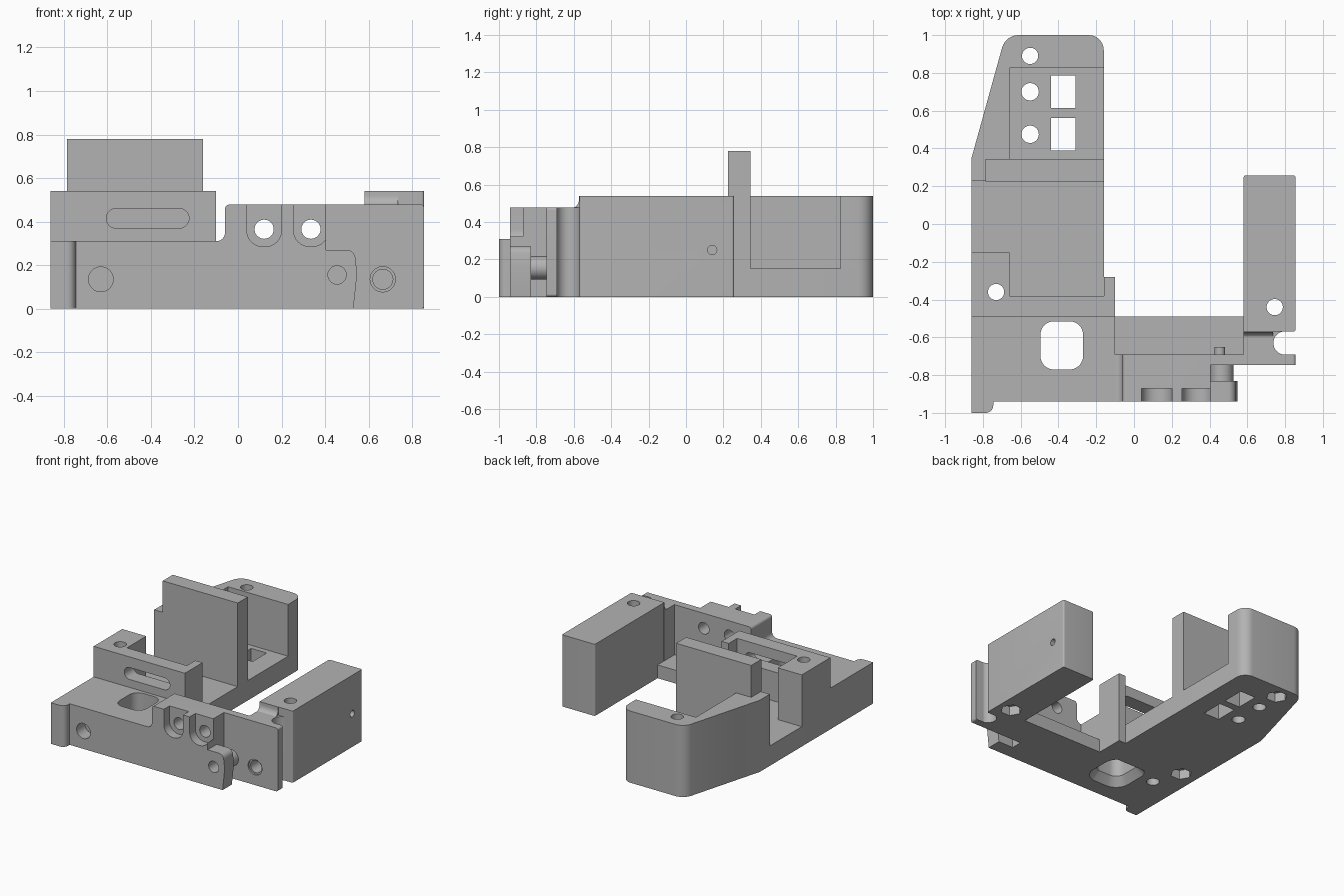
import bpy, bmesh
from math import cos, sin, tan, pi, acos
from mathutils import Vector

if "Cube" in bpy.data.objects:
    bpy.data.objects.remove(bpy.data.objects["Cube"])

grey = bpy.data.materials.new("plain grey")
grey.use_nodes = True
grey.diffuse_color = (0.45, 0.45, 0.45, 1)
grey.node_tree.nodes["Principled BSDF"].inputs["Base Color"].default_value = (0.45, 0.45, 0.45, 1)


def outline(corners, steps=8):
    """Turn (u, v) or (u, v, radius) corners into a polygon with filleted corners."""
    out = []
    for i, c in enumerate(corners):
        p = Vector(c[:2])
        if len(c) == 2:
            out.append(p)
            continue
        a = (Vector(corners[i - 1][:2]) - p).normalized()
        b = (Vector(corners[(i + 1) % len(corners)][:2]) - p).normalized()
        half = acos(max(-1, min(1, a.dot(b)))) / 2
        centre = p + (a + b).normalized() * c[2] / sin(half)
        start = p + a * c[2] / tan(half) - centre
        end = p + b * c[2] / tan(half) - centre
        sweep = start.angle_signed(end)
        for k in range(steps + 1):
            t = -sweep * k / steps
            out.append(centre + Vector((start.x * cos(t) - start.y * sin(t),
                                        start.x * sin(t) + start.y * cos(t))))
    return out


def rect(u0, u1, v0, v1, r=0):
    corners = [(u0, v0), (u1, v0), (u1, v1), (u0, v1)]
    return [c + (r,) for c in corners] if r else corners


def ring(u, v, r, n=32):
    return [(u + r * cos(2 * pi * k / n), v + r * sin(2 * pi * k / n)) for k in range(n)]


def prism(name, corners, axis, lo, hi, grow=0):
    """Extrude an outline along an axis; grow widens the low end for a chamfer."""
    place = {"x": lambda p, d: (d, p.x, p.y),
             "y": lambda p, d: (p.x, d, p.y),
             "z": lambda p, d: (p.x, p.y, d)}[axis]
    pts = outline(corners)
    mid = sum(pts, Vector((0, 0))) / len(pts)
    bm = bmesh.new()
    low = [bm.verts.new(place(p + (p - mid).normalized() * grow, lo)) for p in pts]
    high = [bm.verts.new(place(p, hi)) for p in pts]
    bm.faces.new(low)
    bm.faces.new(high)
    for i in range(len(pts)):
        j = (i + 1) % len(pts)
        bm.faces.new((low[i], low[j], high[j], high[i]))
    bmesh.ops.recalc_face_normals(bm, faces=bm.faces)
    mesh = bpy.data.meshes.new(name)
    bm.to_mesh(mesh)
    bm.free()
    ob = bpy.data.objects.new(name, mesh)
    bpy.context.collection.objects.link(ob)
    return ob


def part(name, corners, axis, lo, hi, cuts=()):
    """A finished solid: prism, cut-outs, material and shading."""
    ob = prism(name, corners, axis, lo, hi)
    ob.data.materials.append(grey)
    bpy.ops.object.select_all(action="DESELECT")
    bpy.context.view_layer.objects.active = ob
    ob.select_set(True)
    for cut in cuts:
        cutter = prism("cutter", *cut)
        cutter.hide_render = True
        mod = ob.modifiers.new("cut", "BOOLEAN")
        mod.operation, mod.solver, mod.object = "DIFFERENCE", "EXACT", cutter
        bpy.ops.object.modifier_apply(modifier=mod.name)
        bpy.data.objects.remove(cutter)
    bpy.ops.object.shade_smooth_by_angle(angle=0.6)
    return ob


def bolt(x, y):
    """Vertical bolt hole with a hexagonal nut pocket underneath."""
    return [(ring(x, y, 0.043), "z", -0.1, 0.7), (ring(x, y, 0.075, 6), "z", -0.1, 0.07)]


# Left arm: floor, rear walls and upright plate
rear_bolt, corner_bolt, right_bolt = bolt(-0.55, 0.89), bolt(-0.73, -0.36), bolt(0.745, -0.44)
floor_cuts = rear_bolt + corner_bolt
for y in (0.475, 0.7):
    floor_cuts.append((ring(-0.55, y, 0.046), "z", -0.1, 0.3))
    floor_cuts.append((rect(-0.44, -0.31, y - 0.085, y + 0.085), "z", -0.1, 0.3))
part("arm_floor", [(-0.86, -0.49), (-0.1, -0.49), (-0.1, -0.28), (-0.16, -0.28), (-0.16, 1, 0.08),
                   (-0.68, 1, 0.09), (-0.86, 0.35)], "z", 0, 0.15, floor_cuts)
part("rear_wall", [(-0.86, 0.23), (-0.66, 0.23), (-0.66, 0.825), (-0.16, 0.825), (-0.16, 1, 0.08),
                   (-0.68, 1, 0.09), (-0.86, 0.35)], "z", 0.15, 0.54, rear_bolt)
part("upright_plate", rect(-0.785, -0.16, 0.225, 0.345), "z", 0.15, 0.78)

# Cross wall with corner block, end post and long slot
part("cross_wall", [(-0.86, -0.49), (-0.1, -0.49), (-0.1, -0.28), (-0.16, -0.28), (-0.16, -0.38),
                    (-0.66, -0.38), (-0.66, -0.15), (-0.86, -0.15)], "z", 0.15, 0.54,
     [corner_bolt[0], (rect(-0.605, -0.225, 0.37, 0.46, 0.0449), "y", -0.6, -0.3)])

# Front shelf with rounded window and blind holes
window = rect(-0.495, -0.27, -0.77, -0.515, 0.07)
part("front_shelf", [(-0.86, -1), (-0.745, -1, 0.04), (-0.745, -0.94), (-0.1, -0.94),
                     (-0.1, -0.49), (-0.86, -0.49)], "z", 0, 0.31,
     [(window, "z", -0.1, 0.5), (window, "z", -0.01, 0.06, 0.06),
      (ring(-0.63, 0.135, 0.057), "y", -1.1, -0.84),
      (ring(-0.65, -0.57, 0.045), "z", -0.1, 0.1)])

# Raised front block with two open counterbores
block_cuts = []
for x in (0.12, 0.335):
    block_cuts.append((ring(x, 0.365, 0.044), "y", -1.1, -0.6))
    block_cuts.append(([(x - 0.08, 0.285, 0.075), (x + 0.08, 0.285, 0.075),
                        (x + 0.08, 0.6), (x - 0.08, 0.6)], "y", -1, -0.872))
part("raised_block", [(-0.1, 0), (0.405, 0), (0.405, 0.478), (-0.06, 0.478, 0.02),
                      (-0.06, 0.31, 0.039), (-0.1, 0.31)], "y", -0.94, -0.69, block_cuts)

# Lower tab, its boss and the pin behind the clamp wall
pin_hole = (ring(0.455, 0.155, 0.042), "y", -1.1, -0.72)
part("lower_tab", [(0.405, 0), (0.53, 0), (0.547, 0.16), (0.535, 0.27, 0.04), (0.405, 0.27)],
     "y", -0.94, -0.83, [pin_hole])
part("tab_boss", ring(0.465, 0.155, 0.062), "y", -0.83, -0.745, [pin_hole])
part("rear_pin", ring(0.455, 0.155, 0.028), "y", -0.69, -0.65)

# Clamp wall and sill linking the two sides
part("clamp_wall", [(0.405, 0), (0.855, 0, 0.015), (0.855, 0.478, 0.015), (0.405, 0.478)],
     "y", -0.747, -0.69, [(ring(0.665, 0.135, 0.046), "y", -1, -0.5),
                          (ring(0.665, 0.135, 0.058), "y", -1, -0.735)])
part("sill", rect(-0.1, 0.58, -0.69, -0.49), "z", 0, 0.1)

# Right block with waisted neck
part("neck", rect(0.58, 0.8, -0.69, -0.565), "z", 0, 0.478,
     [(ring(0.8, -0.63, 0.062), "z", -0.1, 0.6),
      (ring(0.665, 0.135, 0.046), "y", -0.8, -0.6)])
part("neck_fillet", [(-0.625, 0.47), (-0.565, 0.47), (-0.565, 0.54), (-0.572, 0.54),
                     (-0.572, 0.48, 0.048)], "x", 0.58, 0.735)
part("right_block", rect(0.58, 0.855, -0.57, 0.257, 0.012), "z", 0, 0.54,
     right_bolt + [(ring(0.14, 0.25, 0.025, 20), "x", 0.7, 1)])
